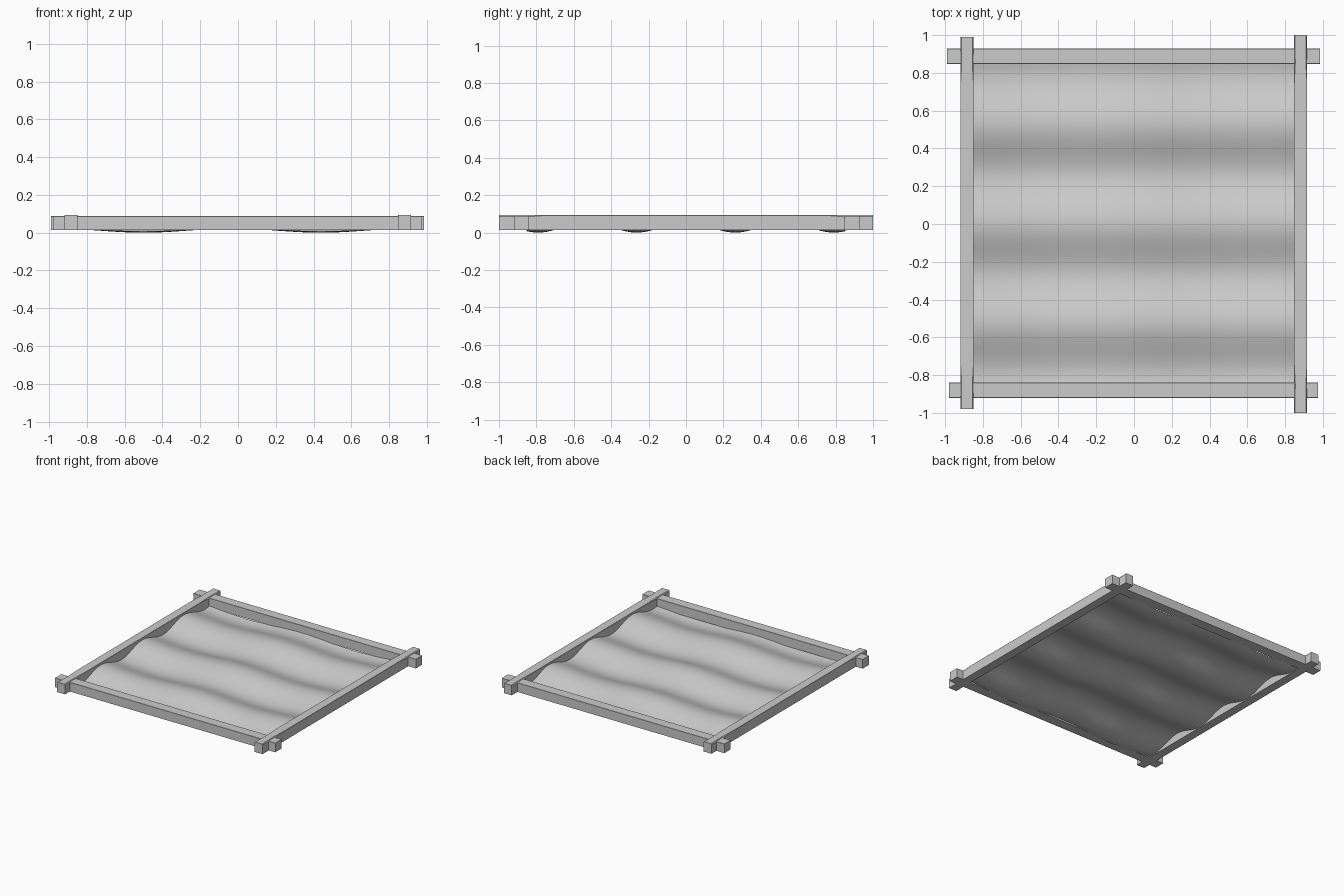
import bpy, bmesh, math

if "Cube" in bpy.data.objects:
    bpy.data.objects.remove(bpy.data.objects["Cube"])


def finish(name, bm):
    bmesh.ops.recalc_face_normals(bm, faces=bm.faces)
    me = bpy.data.meshes.new(name)
    bm.to_mesh(me)
    bm.free()
    ob = bpy.data.objects.new(name, me)
    bpy.context.collection.objects.link(ob)
    return ob


def rail(name, stations, half_w, z0, z1, place):
    """Loft a beam from (position, top chamfer) stations."""
    bm = bmesh.new()
    rings = []
    for t, c in stations:
        profile = [(-half_w, z0), (half_w, z0), (half_w, z1 - 1.4 * c),
                   (half_w - c, z1), (c - half_w, z1), (-half_w, z1 - 1.4 * c)]
        rings.append([bm.verts.new(place(t, w, z)) for w, z in profile])
    for a, b in zip(rings, rings[1:]):
        for i in range(6):
            j = (i + 1) % 6
            bm.faces.new((a[i], a[j], b[j], b[i]))
    bm.faces.new(rings[0])
    bm.faces.new(rings[-1])
    return finish(name, bm)


# Front and back rails, running in x
for name, y, xa, xb in (("front_rail", -0.88, -0.98, 0.975),
                        ("back_rail", 0.888, -0.99, 0.985)):
    rail(name, [(xa, 0.001), (xb, 0.001)], 0.04, 0.014, 0.088,
         lambda t, w, z, y=y: (t, y + w, z))

# Side rails, running in y, with worn edges toward the crossed ends
for name, x, ya, yb in (("left_rail", -0.884, -0.98, 0.99),
                        ("right_rail", 0.882, -1.0, 1.0)):
    st = [(ya, 0.005), (-0.85, 0.007), (-0.74, 0.001),
          (0.74, 0.001), (0.85, 0.007), (yb, 0.005)]
    rail(name, st, 0.035, 0.014, 0.094,
         lambda t, w, z, x=x: (x + w, t, z))

# Rippled sheet stretched inside the frame
bm = bmesh.new()
bmesh.ops.create_grid(bm, x_segments=40, y_segments=64, size=0.852)
for v in bm.verts:
    v.co.z = (0.04 + 0.029 * math.cos(2 * math.pi * v.co.y / 0.527)
              + 0.011 * math.cos(2 * math.pi * (v.co.x + 0.03) / 0.94))
for f in bm.faces:
    f.smooth = True
sheet = finish("rippled_sheet", bm)
